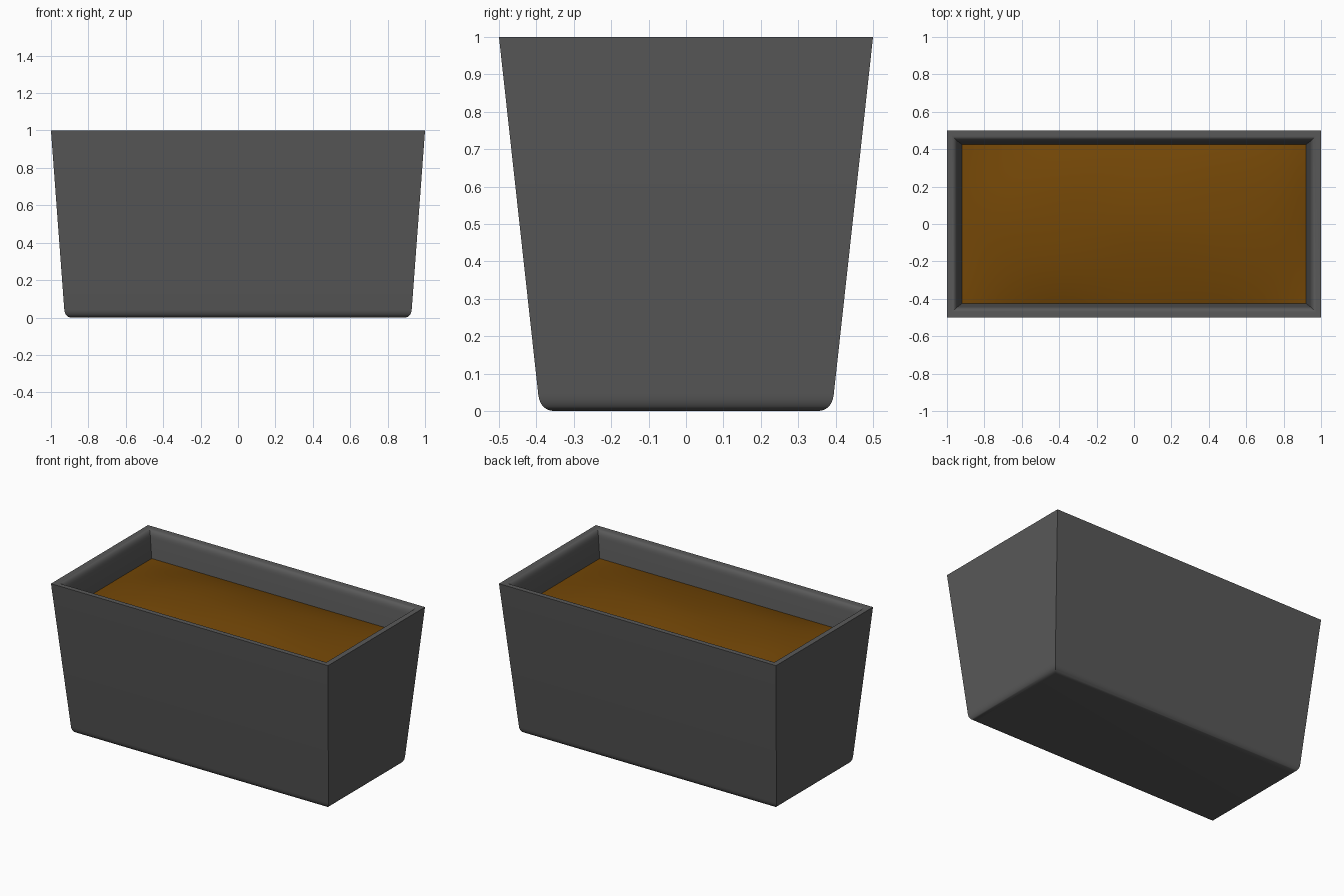
import bpy, bmesh, math
from mathutils import noise, Vector

cube = bpy.data.objects.get("Cube")
if cube:
    bpy.data.objects.remove(cube, do_unlink=True)


def material(name, colour):
    mat = bpy.data.materials.new(name)
    mat.use_nodes = True
    mat.diffuse_color = colour
    bsdf = mat.node_tree.nodes["Principled BSDF"]
    bsdf.inputs["Base Color"].default_value = colour
    bsdf.inputs["Roughness"].default_value = 0.8
    return mat


def finish(name, bm, mat):
    bmesh.ops.recalc_face_normals(bm, faces=bm.faces)
    mesh = bpy.data.meshes.new(name)
    bm.to_mesh(mesh)
    bm.free()
    obj = bpy.data.objects.new(name, mesh)
    bpy.context.collection.objects.link(obj)
    mesh.materials.append(mat)
    bpy.ops.object.select_all(action="DESELECT")
    obj.select_set(True)
    bpy.context.view_layer.objects.active = obj
    bpy.ops.object.shade_smooth_by_angle(angle=math.radians(35))
    return obj


def arc(start, corner, end, steps=6):
    """Rounded corner between two section points."""
    a, b, c = Vector(start), Vector(corner), Vector(end)
    ts = [i / steps for i in range(steps + 1)]
    return [a * (1 - t) ** 2 + b * 2 * t * (1 - t) + c * t * t for t in ts]


# Planter: rectangular rings (half width, half depth, height), outside then inside
section = arc((0.89, 0.35, 0), (0.925, 0.39, 0), (0.929, 0.395, 0.045))
section += [Vector((1, 0.5, 1))]
section += arc((0.975, 0.475, 1), (0.947, 0.447, 1), (0.942, 0.442, 0.955))
section += [Vector((0.92, 0.425, 0.83)), Vector((0.87, 0.34, 0.06))]

bm = bmesh.new()
rings = [[bm.verts.new((sx * p.x, sy * p.y, p.z))
          for sx, sy in ((-1, -1), (1, -1), (1, 1), (-1, 1))] for p in section]
for low, high in zip(rings, rings[1:]):
    for i in range(4):
        j = (i + 1) % 4
        bm.faces.new((low[i], low[j], high[j], high[i]))
bm.faces.new(rings[0])
bm.faces.new(rings[-1])
finish("planter", bm, material("dark grey", (0.1, 0.1, 0.1, 1)))

# Soil: low mound with level edges and slight unevenness
bm = bmesh.new()
bmesh.ops.create_grid(bm, x_segments=40, y_segments=24, size=1)
for v in bm.verts:
    x, y = v.co.x, v.co.y
    mound = (1 - x ** 4) * (1 - y ** 2)
    bump = noise.noise(Vector((x * 2, y, 0.4)))
    v.co = (0.922 * x, 0.425 * y, 0.832 + mound * (0.06 + 0.012 * bump))
finish("soil", bm, material("soil brown", (0.174, 0.063, 0.002, 1)))
